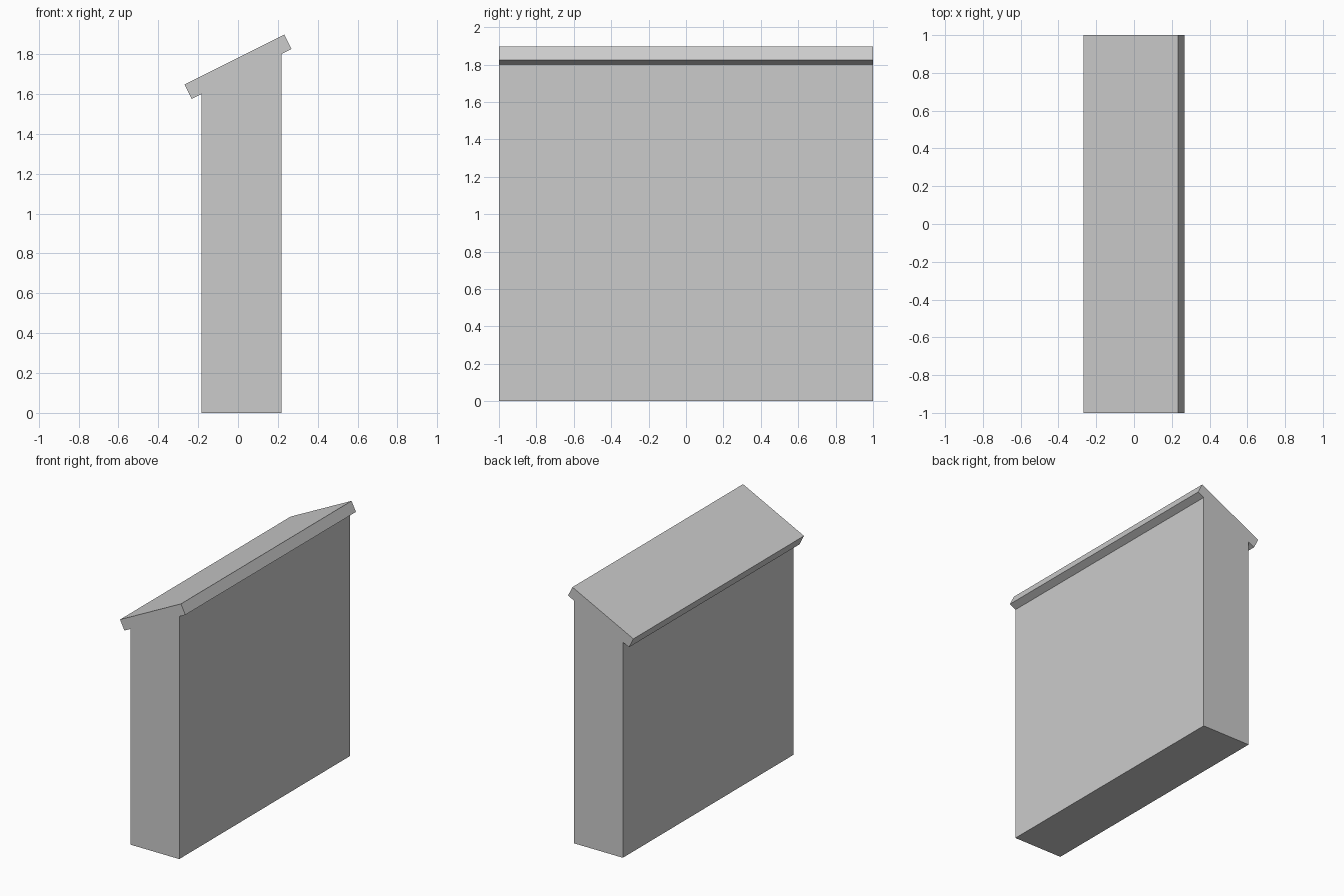
import bpy
import bmesh
from mathutils import Vector

cube = bpy.data.objects.get("Cube")
if cube:
    bpy.data.objects.remove(cube, do_unlink=True)

HALF_LENGTH = 1.0
SLOPE = 0.5

# One plain grey for the whole model
grey = bpy.data.materials.new("plain_grey")
grey.use_nodes = True
colour = (0.6, 0.6, 0.6, 1)
grey.diffuse_color = colour
grey.node_tree.nodes["Principled BSDF"].inputs["Base Color"].default_value = colour


def extrude_profile(name, profile):
    """Extrude an x-z profile along the full length in y."""
    bm = bmesh.new()
    face = bm.faces.new([bm.verts.new((x, -HALF_LENGTH, z)) for x, z in profile])
    result = bmesh.ops.extrude_face_region(bm, geom=[face])
    moved = [v for v in result["geom"] if isinstance(v, bmesh.types.BMVert)]
    bmesh.ops.translate(bm, verts=moved, vec=Vector((0, 2 * HALF_LENGTH, 0)))
    bmesh.ops.recalc_face_normals(bm, faces=bm.faces)
    mesh = bpy.data.meshes.new(name)
    bm.to_mesh(mesh)
    bm.free()
    mesh.materials.append(grey)
    obj = bpy.data.objects.new(name, mesh)
    bpy.context.collection.objects.link(obj)
    return obj


# Sloping roof slab with square-cut eaves
low_eave = Vector((-0.268, 1.647))
along = Vector((0.5, 0.5 * SLOPE))
thickness = Vector((0.036, -0.036 / SLOPE))
roof = [low_eave, low_eave + along, low_eave + along + thickness, low_eave + thickness]
extrude_profile("roof", roof)

# Thick wall whose top follows the underside of the roof
wall_right, wall_left = -0.182, 0.218
underside = roof[3]


def roof_height(x):
    return underside.y + (x - underside.x) * SLOPE


extrude_profile("wall", [
    (wall_right, 0), (wall_left, 0),
    (wall_left, roof_height(wall_left)), (wall_right, roof_height(wall_right)),
])
